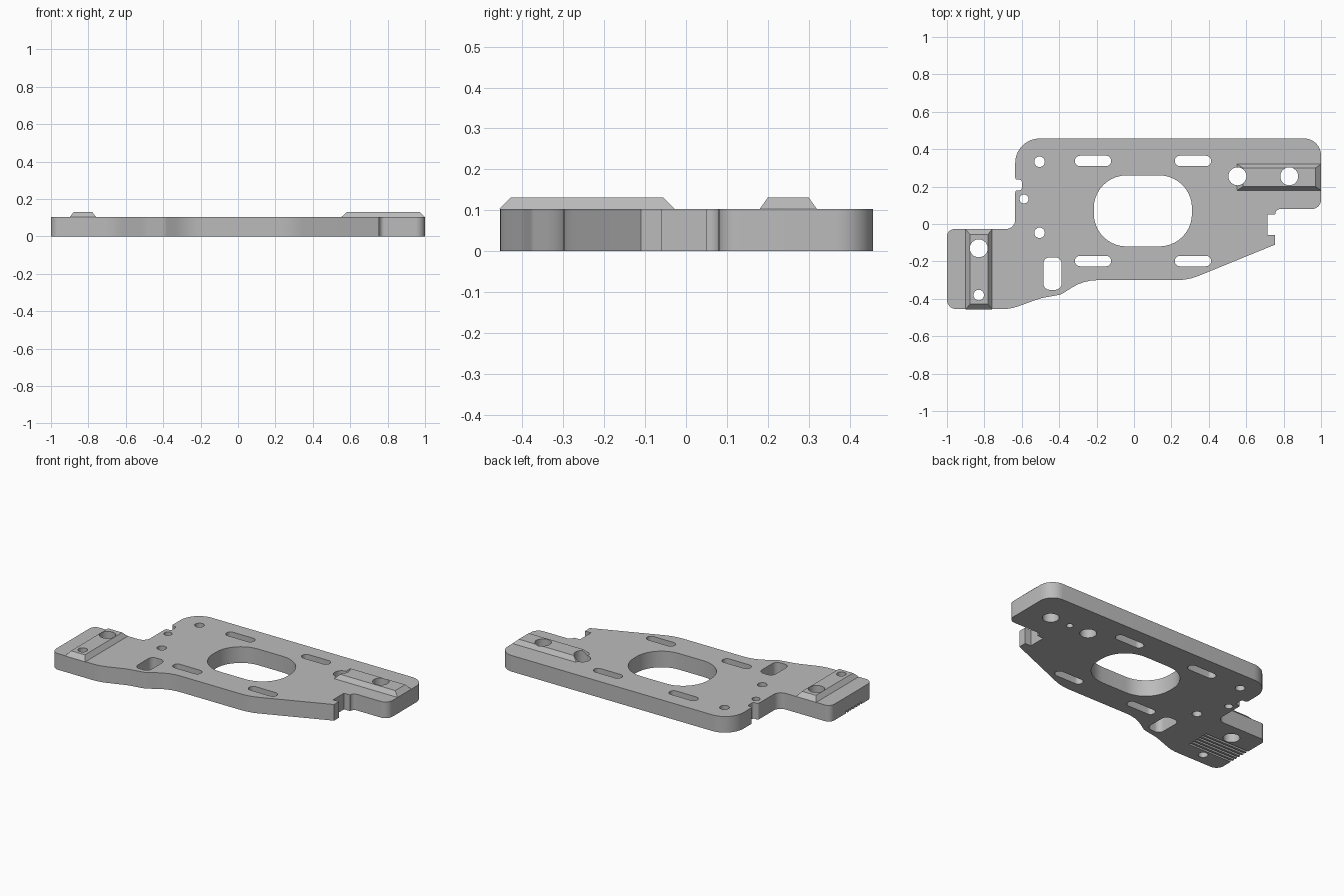
import bpy, bmesh, math
from mathutils import Vector

cube = bpy.data.objects.get("Cube")
if cube:
    bpy.data.objects.remove(cube, do_unlink=True)

THICK, TOP = 0.103, 0.131

grey = bpy.data.materials.new("plain_grey")
grey.use_nodes = True
grey.diffuse_color = (0.5, 0.5, 0.5, 1)
grey.node_tree.nodes["Principled BSDF"].inputs["Base Color"].default_value = (0.5, 0.5, 0.5, 1)


def rounded(corners):
    """Outline from (x, y, radius) corners, each replaced by a tangent arc."""
    out = []
    for i, (x, y, r) in enumerate(corners):
        p = Vector((x, y))
        if r == 0:
            out.append(p)
            continue
        a = (Vector(corners[i - 1][:2]) - p).normalized()
        b = (Vector(corners[(i + 1) % len(corners)][:2]) - p).normalized()
        half = a.angle(b) / 2
        centre = p + (a + b).normalized() * (r / math.sin(half))
        start = p + a * (r / math.tan(half)) - centre
        end = p + b * (r / math.tan(half)) - centre
        sweep = start.angle_signed(end)
        steps = max(3, math.ceil(abs(sweep) / 0.16))
        for k in range(steps + 1):
            t = -sweep * k / steps
            c, s = math.cos(t), math.sin(t)
            out.append(centre + Vector((c * start.x - s * start.y, s * start.x + c * start.y)))
    return out


def box(x0, x1, y0, y1, r=0):
    return rounded([(x0, y0, r), (x1, y0, r), (x1, y1, r), (x0, y1, r)])


def circle(x, y, r, n=32):
    return [Vector((x + r * math.cos(k * math.tau / n), y + r * math.sin(k * math.tau / n)))
            for k in range(n)]


def loft(bm, low, high, z0, z1):
    """Closed solid between two matching outlines."""
    a = [bm.verts.new((p.x, p.y, z0)) for p in low]
    b = [bm.verts.new((p.x, p.y, z1)) for p in high]
    bm.faces.new(a)
    bm.faces.new(b)
    for i in range(len(a)):
        bm.faces.new((a[i - 1], a[i], b[i], b[i - 1]))


def make(name, bm):
    bmesh.ops.recalc_face_normals(bm, faces=bm.faces)
    mesh = bpy.data.meshes.new(name)
    bm.to_mesh(mesh)
    bm.free()
    mesh.materials.append(grey)
    obj = bpy.data.objects.new(name, mesh)
    bpy.context.collection.objects.link(obj)
    return obj


# Base plate outline, counter-clockwise from the foot's front corner
outline = rounded([
    (-1, -0.455, 0.05), (-0.66, -0.455, 0.25), (-0.5, -0.397, 0.25), (-0.39, -0.377, 0.06),
    (-0.27, -0.3, 0.26), (0.29, -0.3, 0.3), (0.755, -0.11, 0),
    (0.755, -0.06, 0), (0.713, -0.06, 0), (0.713, 0.05, 0), (0.755, 0.05, 0),
    (0.755, 0.08, 0.028), (1, 0.08, 0.05), (1, 0.457, 0.09), (-0.635, 0.457, 0.13),
    (-0.635, 0.237, 0.012), (-0.6, 0.237, 0.012), (-0.6, 0.18, 0.012), (-0.635, 0.18, 0.012),
    (-0.635, -0.027, 0.05), (-1, -0.027, 0.04)])
bm = bmesh.new()
loft(bm, outline, outline, 0, THICK)
plate = make("base_plate", bm)

# Chamfered rails
rails = []
for name, (x0, x1, y0, y1), cx, cy in (
        ("foot_rail", (-0.9, -0.758, -0.457, -0.027), 0.022, 0.028),
        ("side_rail", (0.552, 1, 0.18, 0.32), 0.03, 0.02)):
    bm = bmesh.new()
    loft(bm, box(x0, x1, y0, y1), box(x0 + cx, x1 - cx, y0 + cy, y1 - cy), THICK, TOP)
    rails.append(make(name, bm))

# Through openings: large window, slots and round holes
cuts = [box(-0.215, 0.31, -0.12, 0.26, 0.175), box(-0.485, -0.387, -0.352, -0.178, 0.035)]
for x in (-0.316, 0.218):
    for y in (0.337, -0.198):
        cuts.append(box(x, x + 0.194, y - 0.028, y + 0.028, 0.0275))
for hole in ((-0.505, 0.333, 0.028), (-0.505, -0.047, 0.028), (-0.588, 0.134, 0.024),
             (-0.83, -0.13, 0.048), (-0.83, -0.38, 0.028),
             (0.553, 0.255, 0.048), (0.83, 0.255, 0.048)):
    cuts.append(circle(*hole))
bm = bmesh.new()
for shape in cuts:
    loft(bm, shape, shape, -0.1, 0.3)

# Underside: small blind hole and toothed grip grooves
pin = circle(0.69, 0.255, 0.02)
loft(bm, pin, pin, -0.1, 0.07)
for k in range(6):
    y = -0.34 + k * 0.028
    groove = box(-1.1, -0.69, y, y + 0.014)
    loft(bm, groove, groove, -0.1, 0.014)
cutter = make("opening_cutter", bm)
cutter.hide_render = True

# Cut every part, then shade
for obj in [plate] + rails:
    mod = obj.modifiers.new("openings", 'BOOLEAN')
    mod.operation = 'DIFFERENCE'
    mod.solver = 'EXACT'
    mod.object = cutter
    bpy.ops.object.select_all(action='DESELECT')
    obj.select_set(True)
    bpy.context.view_layer.objects.active = obj
    bpy.ops.object.modifier_apply(modifier=mod.name)
    bpy.ops.object.shade_smooth_by_angle(angle=math.radians(25))
bpy.data.objects.remove(cutter, do_unlink=True)
